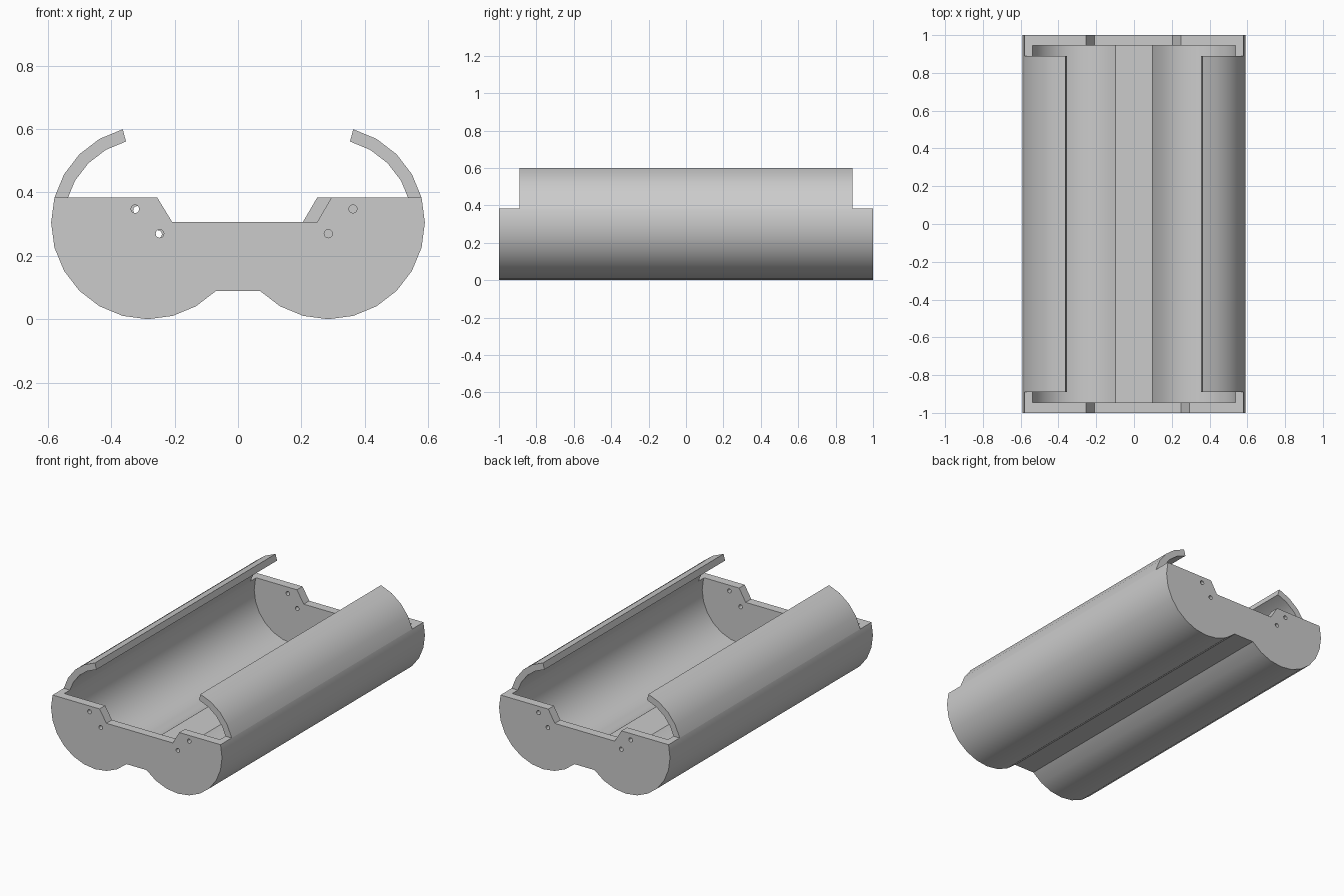
import bpy, bmesh
from math import cos, sin, radians

if "Cube" in bpy.data.objects:
    bpy.data.objects.remove(bpy.data.objects["Cube"])

CX, CZ = 0.285, 0.305      # lobe centre
R_OUT, R_IN = 0.305, 0.265
WALL_Y, ARM_Y = 0.945, 0.89
RIM_Z, NOTCH_Z = 0.384, 0.307


def polar(r, deg):
    return CX + r * cos(radians(deg)), CZ + r * sin(radians(deg))


def both_sides(half):
    """Close a right-hand profile with its mirror image."""
    return half + [(-x, z) for x, z in reversed(half)]


def prism(name, profile, y0, y1):
    """Extrude an x-z profile along y."""
    bm = bmesh.new()
    face = bm.faces.new([bm.verts.new((x, y0, z)) for x, z in profile])
    ext = bmesh.ops.extrude_face_region(bm, geom=[face])
    moved = [v for v in ext["geom"] if isinstance(v, bmesh.types.BMVert)]
    bmesh.ops.translate(bm, verts=moved, vec=(0, y1 - y0, 0))
    bmesh.ops.recalc_face_normals(bm, faces=bm.faces)
    mesh = bpy.data.meshes.new(name)
    bm.to_mesh(mesh)
    bm.free()
    obj = bpy.data.objects.new(name, mesh)
    bpy.context.collection.objects.link(obj)
    return obj


def cut(target, cutter):
    cutter.hide_render = True
    mod = target.modifiers.new("cut", 'BOOLEAN')
    mod.operation = 'DIFFERENCE'
    mod.solver = 'EXACT'
    mod.object = cutter
    bpy.context.view_layer.objects.active = target
    bpy.ops.object.modifier_apply(modifier=mod.name)
    bpy.data.objects.remove(cutter)


# Solid double-lobed body
angles = range(75, -136, -15)
body = prism("double_cell_tray", both_sides([polar(R_OUT, a) for a in angles]), -1, 1)

# Hollow interior, open between the two curled arms
inner = [polar(0.4, 75)] + [polar(R_IN, a) for a in angles]
cut(body, prism("cavity_cutter", both_sides(inner), -WALL_Y, WALL_Y))

# Lowered end walls, each with a central notch
for side, right in ((-1, 0.25), (1, 0.205)):
    rim = [(-0.7, RIM_Z), (-0.255, RIM_Z), (-0.208, NOTCH_Z), (right, NOTCH_Z),
           (right + 0.045, RIM_Z), (0.7, RIM_Z), (0.7, 0.8), (-0.7, 0.8)]
    cut(body, prism("rim_cutter", rim, side * 1.1, side * ARM_Y))

# Wire holes through the end walls
front_holes = [(-0.325, 0.348), (-0.247, 0.27), (0.363, 0.348), (0.285, 0.27)]
back_holes = [(-0.318, 0.344), (-0.253, 0.268), (0.318, 0.344), (0.253, 0.268)]
for side, holes in ((-1, front_holes), (1, back_holes)):
    for hx, hz in holes:
        ring = [(hx + 0.013 * cos(radians(a)), hz + 0.013 * sin(radians(a)))
                for a in range(0, 360, 30)]
        cut(body, prism("hole_cutter", ring, side * 1.1, side * 0.92))

# Smooth the lobes, keep the cut edges crisp
bpy.ops.object.select_all(action='DESELECT')
body.select_set(True)
bpy.context.view_layer.objects.active = body
bpy.ops.object.shade_smooth_by_angle(angle=radians(25))
